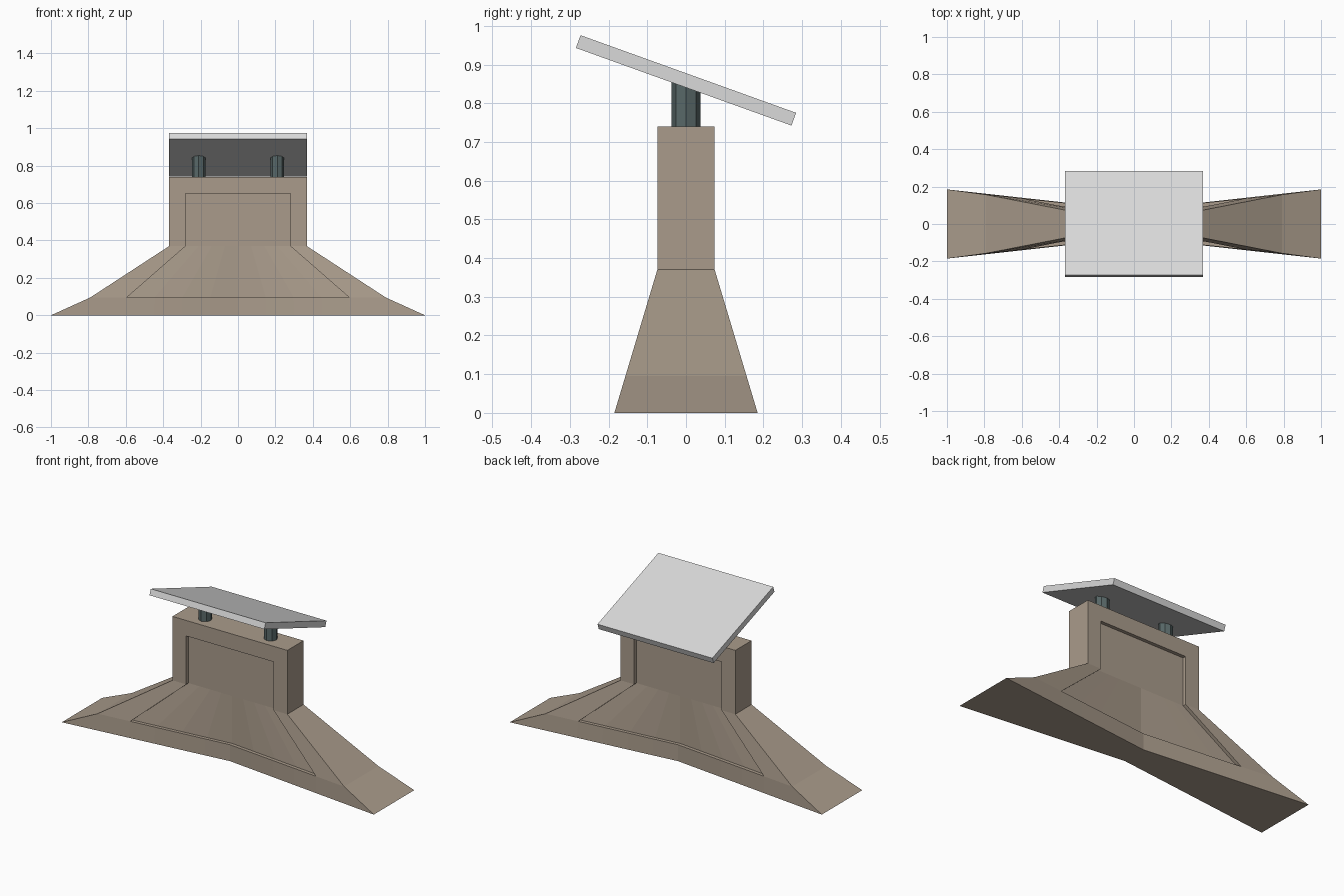
import bpy, bmesh, math
from mathutils import Matrix

if "Cube" in bpy.data.objects:
    bpy.data.objects.remove(bpy.data.objects["Cube"])


def material(name, rgb):
    m = bpy.data.materials.new(name)
    m.diffuse_color = (*rgb, 1)
    m.use_nodes = True
    m.node_tree.nodes["Principled BSDF"].inputs["Base Color"].default_value = m.diffuse_color
    return m


STONE = material("taupe stone", (0.40, 0.33, 0.26))
METAL = material("dark slate metal", (0.10, 0.14, 0.14))
PLATE = material("light grey", (0.70, 0.70, 0.70))


def add_object(name, bm, mat):
    bmesh.ops.recalc_face_normals(bm, faces=bm.faces)
    mesh = bpy.data.meshes.new(name)
    bm.to_mesh(mesh)
    bm.free()
    mesh.materials.append(mat)
    ob = bpy.data.objects.new(name, mesh)
    bpy.context.collection.objects.link(ob)
    return ob


# Flared pedestal: rows of (z, outer half width, panel half width, outer half depth);
# the depth narrows linearly to WAIST at x = 0
WAIST, RECESS, STEPS = 0.074, 0.02, 4
ROWS = [(0.0, 1.0, 0.60, 0.185), (0.095, 0.79, 0.595, 0.1565),
        (0.37, 0.368, 0.28, WAIST), (0.65, 0.368, 0.28, WAIST),
        (0.74, 0.368, 0.28, WAIST)]

bm = bmesh.new()


def wall(side):
    grid = []
    for z, outer, panel, depth in ROWS:
        xs = [-outer] + [panel * i / STEPS for i in range(-STEPS, STEPS + 1)] + [outer]
        grid.append([bm.verts.new((x, side * (WAIST + (depth - WAIST) * abs(x) / outer), z))
                     for x in xs])
    panel_faces = []
    for r in range(len(grid) - 1):
        for c in range(len(grid[0]) - 1):
            f = bm.faces.new((grid[r][c], grid[r][c + 1], grid[r + 1][c + 1], grid[r + 1][c]))
            if r in (1, 2) and 0 < c < len(grid[0]) - 2:
                panel_faces.append(f)
    return grid, panel_faces


front, front_panel = wall(-1)
back, back_panel = wall(1)

# Top, underside and sloping ends join the two walls
for r in (0, len(ROWS) - 1):
    for c in range(len(front[0]) - 1):
        bm.faces.new((front[r][c], front[r][c + 1], back[r][c + 1], back[r][c]))
for c in (0, -1):
    for r in range(len(ROWS) - 1):
        bm.faces.new((front[r][c], front[r + 1][c], back[r + 1][c], back[r][c]))
bmesh.ops.recalc_face_normals(bm, faces=bm.faces)

# Sunken panels on front and back
for faces, side in ((front_panel, -1), (back_panel, 1)):
    new = bmesh.ops.extrude_face_region(bm, geom=faces)["geom"]
    verts = [v for v in new if isinstance(v, bmesh.types.BMVert)]
    bmesh.ops.translate(bm, verts=verts, vec=(0, -side * RECESS, 0))
    bmesh.ops.delete(bm, geom=[f for f in faces if f.is_valid], context='FACES')
add_object("pedestal", bm, STONE)

# Two short support posts
for name, x in (("left_post", -0.21), ("right_post", 0.21)):
    bm = bmesh.new()
    bmesh.ops.create_cone(bm, cap_ends=True, segments=8, radius1=0.037, radius2=0.037,
                          depth=0.117, matrix=Matrix.Translation((x, 0, 0.7985)))
    add_object(name, bm, METAL)

# Tilted plate on top
bm = bmesh.new()
bmesh.ops.create_cube(bm, size=1, matrix=Matrix.Translation((0, 0, 0.859))
                      @ Matrix.Rotation(math.radians(-19.8), 4, 'X')
                      @ Matrix.Diagonal((0.736, 0.592, 0.035, 1)))
add_object("tilted_plate", bm, PLATE)
